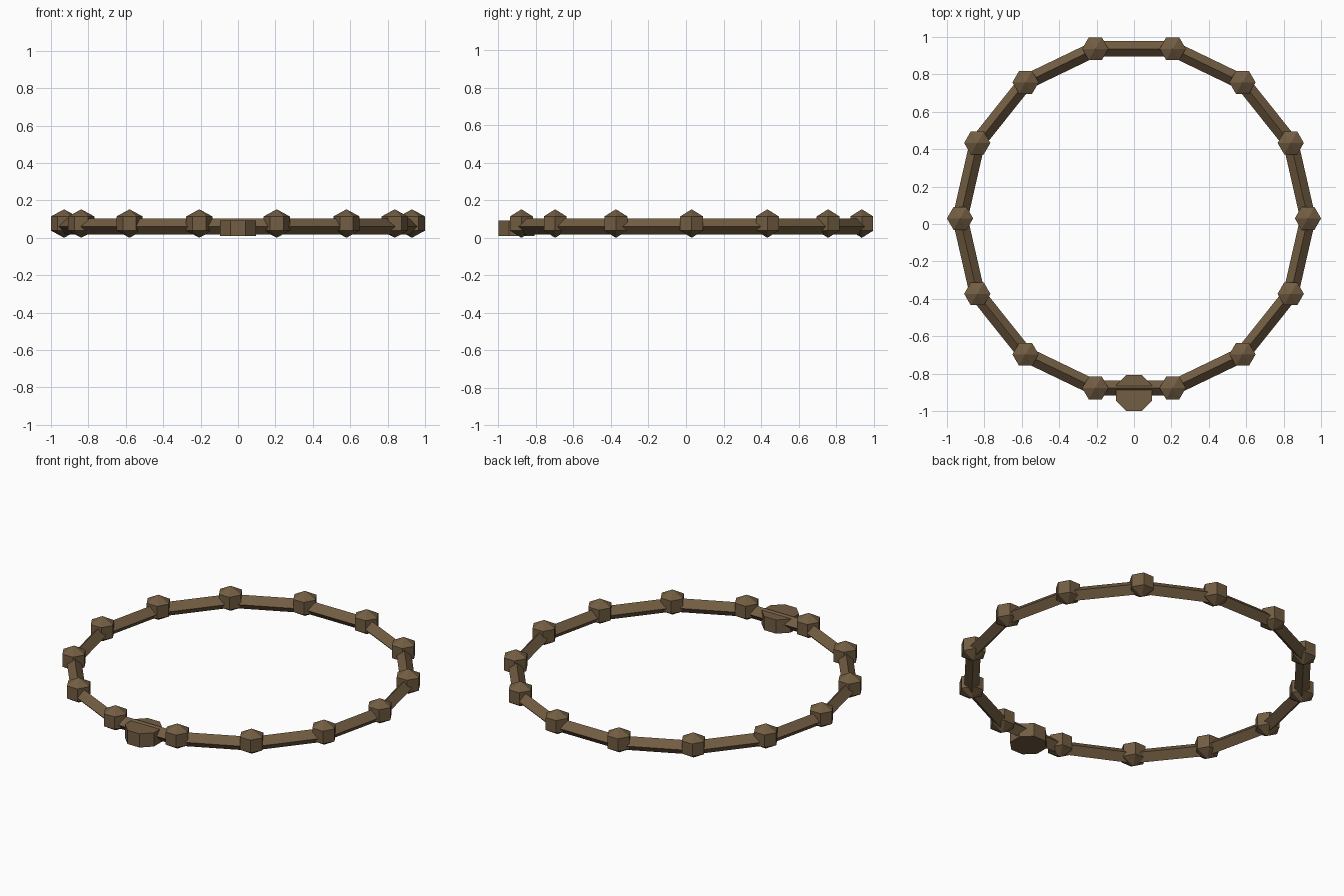
import bpy, bmesh
from math import cos, sin, pi

cube = bpy.data.objects.get("Cube")
if cube:
    bpy.data.objects.remove(cube, do_unlink=True)

SIDES = 14
RADIUS = 0.93
CENTRE_Y = 0.03

bronze = bpy.data.materials.new("dark_bronze")
bronze.use_nodes = True
COLOUR = (0.17, 0.11, 0.055, 1)
bronze.diffuse_color = COLOUR
bronze.node_tree.nodes["Principled BSDF"].inputs["Base Color"].default_value = COLOUR


def finish(name):
    obj = bpy.context.object
    obj.name = name
    obj.data.materials.append(bronze)
    bpy.ops.object.shade_flat()
    return obj


# Ring with a diamond cross-section
bpy.ops.mesh.primitive_torus_add(major_segments=SIDES, minor_segments=4,
                                 major_radius=RADIUS, minor_radius=0.042,
                                 location=(0, CENTRE_Y, 0.06))
finish("ring")

# Six-sided bead with pointed top and bottom at every corner of the ring
bead_mesh = None
for i in range(SIDES):
    a = 2 * pi * i / SIDES
    place = (RADIUS * cos(a), CENTRE_Y + RADIUS * sin(a), 0.076)
    if bead_mesh is None:
        bpy.ops.mesh.primitive_uv_sphere_add(segments=6, ring_count=3,
                                             radius=1, location=place)
        bead = finish("bead_1")
        bead_mesh = bead.data
        bm = bmesh.new()
        bm.from_mesh(bead_mesh)
        bmesh.ops.scale(bm, vec=(0.081, 0.081, 0.076), verts=bm.verts)
        # Corners point along the x axis
        corner = max(bm.verts, key=lambda v: v.co.x)
        if abs(corner.co.y) > 0.01:
            for v in bm.verts:
                v.co.x, v.co.y = v.co.y, -v.co.x
        bm.to_mesh(bead_mesh)
        bm.free()
    else:
        bead = bpy.data.objects.new(f"bead_{i + 1}", bead_mesh)
        bead.location = place
        bpy.context.collection.objects.link(bead)

# Eight-sided clasp at the front
bpy.ops.mesh.primitive_cylinder_add(vertices=8, radius=0.105, depth=0.083,
                                    location=(0, -0.903, 0.05),
                                    rotation=(0, 0, pi / 8))
finish("clasp")
